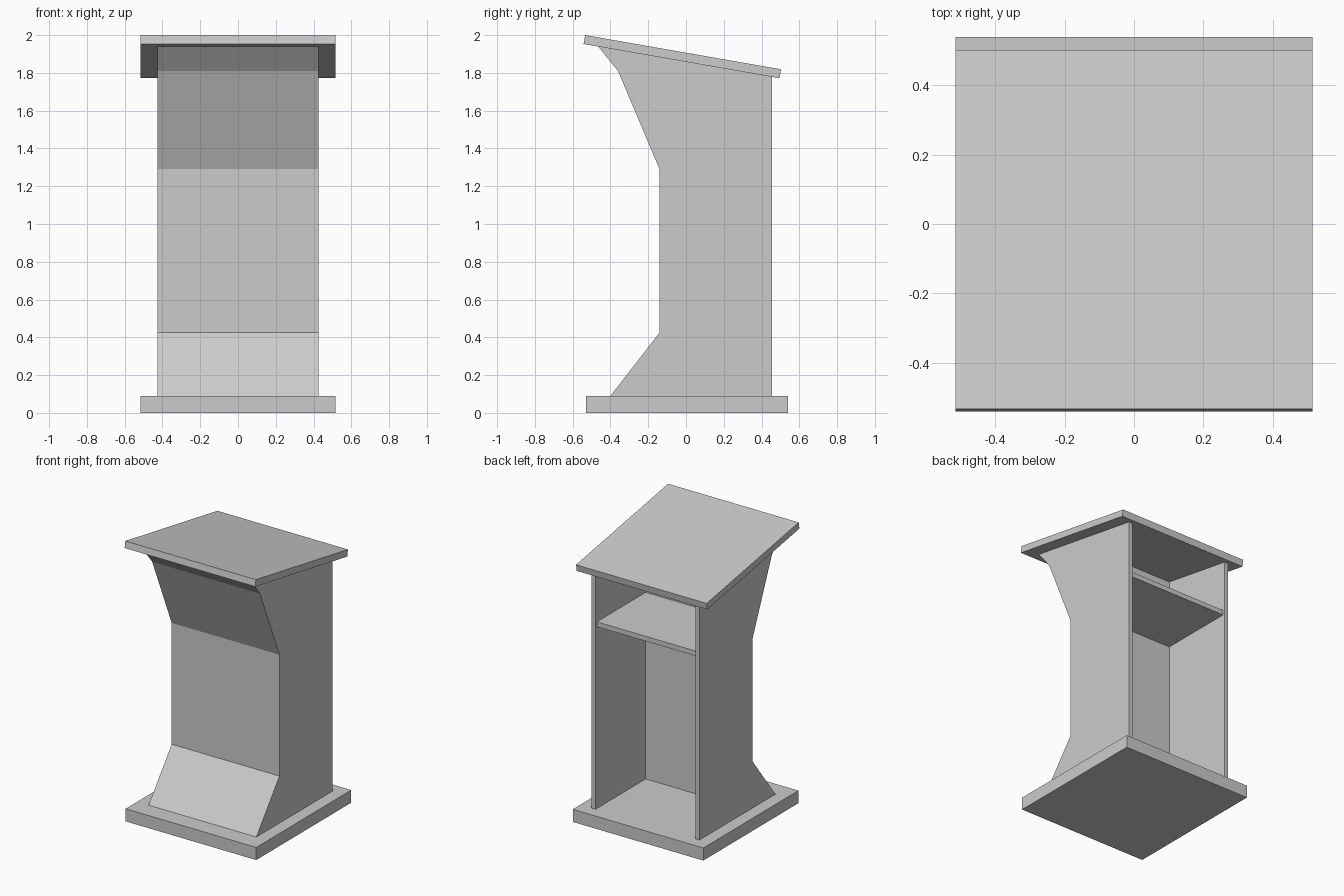
import bpy, bmesh

if "Cube" in bpy.data.objects:
    bpy.data.objects.remove(bpy.data.objects["Cube"])

LID_SLOPE = (1.772 - 1.953) / (0.495 + 0.542)


def under_lid(y):
    """Height of the lid's underside at depth y."""
    return 1.953 + (y + 0.542) * LID_SLOPE


def extrude_profile(name, profile, x0, x1):
    """Solid made from a (y, z) side profile swept from x0 to x1."""
    bm = bmesh.new()
    face = bm.faces.new([bm.verts.new((x0, y, z)) for y, z in profile])
    result = bmesh.ops.extrude_face_region(bm, geom=[face])
    verts = [v for v in result["geom"] if isinstance(v, bmesh.types.BMVert)]
    bmesh.ops.translate(bm, verts=verts, vec=(x1 - x0, 0, 0))
    bmesh.ops.recalc_face_normals(bm, faces=bm.faces)
    mesh = bpy.data.meshes.new(name)
    bm.to_mesh(mesh)
    bm.free()
    obj = bpy.data.objects.new(name, mesh)
    bpy.context.collection.objects.link(obj)
    return obj


def rect(y0, y1, z0, z1):
    return [(y0, z0), (y1, z0), (y1, z1), (y0, z1)]


HALF, WALL = 0.425, 0.03
FLOOR, INNER, BACK = 0.09, -0.11, 0.455

# Base slab
extrude_profile("base", rect(-0.53, 0.54, 0, FLOOR), -0.515, 0.515)

# Sloping reading top
extrude_profile("reading_top", [(-0.542, 1.953), (0.495, 1.772),
                                (0.503, 1.819), (-0.534, 2.0)], -0.515, 0.515)

# Front panel with flared foot and head
extrude_profile("front_panel", [
    (INNER, FLOOR), (-0.40, FLOOR), (-0.14, 0.425), (-0.14, 1.29),
    (-0.36, 1.81), (-0.465, under_lid(-0.465)), (INNER, under_lid(INNER))],
    -HALF, HALF)

# Side panels, leaving the back open
side = [(INNER, FLOOR), (BACK, FLOOR),
        (BACK, under_lid(BACK)), (INNER, under_lid(INNER))]
for label, s in (("left", -1), ("right", 1)):
    extrude_profile(label + "_side_panel", side, s * (HALF - WALL), s * HALF)

# Inner shelf
extrude_profile("shelf", rect(INNER, 0.44, 1.385, 1.42), -HALF + WALL, HALF - WALL)
